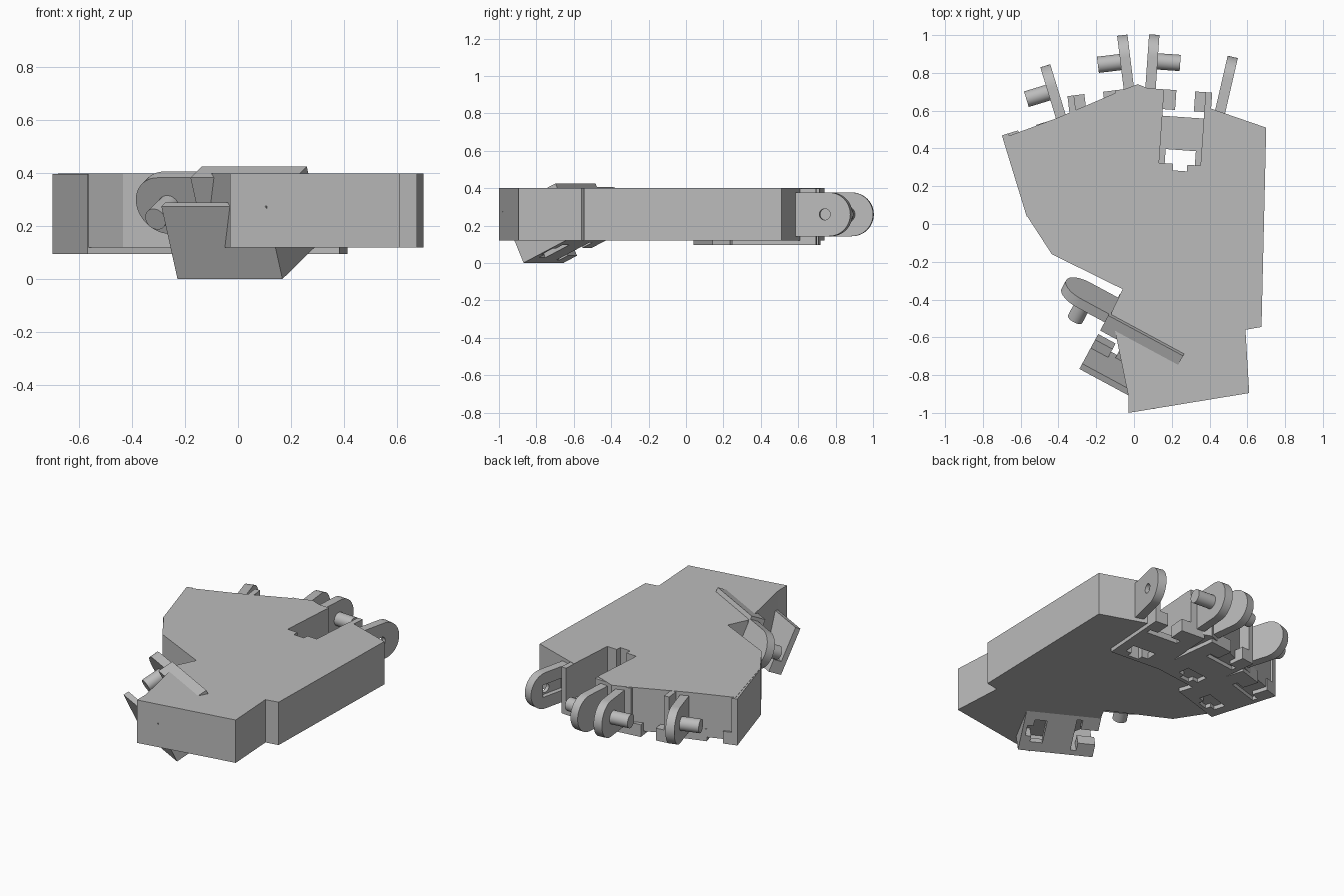
import bpy, bmesh, math
from mathutils import Matrix, Vector

cube = bpy.data.objects.get("Cube")
if cube:
    bpy.data.objects.remove(cube, do_unlink=True)

grey = bpy.data.materials.new("plain grey")
grey.use_nodes = True
grey.diffuse_color = (0.5, 0.5, 0.5, 1)
grey.node_tree.nodes["Principled BSDF"].inputs["Base Color"].default_value = (0.5, 0.5, 0.5, 1)


def finish(name, bm, frame=Matrix()):
    """Turn a bmesh into a grey object placed by a (possibly mirrored) frame."""
    bm.transform(frame)
    bmesh.ops.recalc_face_normals(bm, faces=bm.faces)
    mesh = bpy.data.meshes.new(name)
    bm.to_mesh(mesh)
    bm.free()
    mesh.materials.append(grey)
    ob = bpy.data.objects.new(name, mesh)
    bpy.context.collection.objects.link(ob)
    return ob


def select(ob):
    bpy.ops.object.select_all(action='DESELECT')
    ob.select_set(True)
    bpy.context.view_layer.objects.active = ob


def smooth(ob):
    select(ob)
    bpy.ops.object.shade_smooth_by_angle(angle=math.radians(30))


def box(bm, x, y, z):
    centre = [(a + b) / 2 for a, b in (x, y, z)]
    size = [b - a for a, b in (x, y, z)]
    bmesh.ops.create_cube(bm, size=1, matrix=Matrix.Translation(centre) @ Matrix.Diagonal((*size, 1)))


def rod(bm, x, y, z, radius):
    """Cylinder along local x."""
    m = Matrix.Translation(((x[0] + x[1]) / 2, y, z)) @ Matrix.Rotation(math.pi / 2, 4, 'Y')
    bmesh.ops.create_cone(bm, cap_ends=True, segments=32, radius1=radius, radius2=radius,
                          depth=x[1] - x[0], matrix=m)


def prism(bm, points, direction):
    face = bm.faces.new([bm.verts.new(p) for p in points])
    made = bmesh.ops.extrude_face_region(bm, geom=[face])["geom"]
    verts = [v for v in made if isinstance(v, bmesh.types.BMVert)]
    bmesh.ops.translate(bm, verts=verts, vec=direction)


def cut(ob, cutter):
    cutter.hide_render = True
    mod = ob.modifiers.new("cut", 'BOOLEAN')
    mod.operation = 'DIFFERENCE'
    mod.solver = 'EXACT'
    mod.object = cutter
    select(ob)
    bpy.ops.object.modifier_apply(modifier=mod.name)
    bpy.data.objects.remove(cutter, do_unlink=True)


def make_frame(origin, across, along, up):
    m = Matrix((across, along, up)).transposed().to_4x4()
    m.translation = origin
    return m


def finger_frame(x, y, degrees, side):
    t = math.radians(degrees)
    along = Vector((-math.sin(t), math.cos(t), 0))
    across = Vector((math.cos(t), math.sin(t), 0)) * side
    return make_frame((x, y, BASE), across, along, Vector((0, 0, 1)))


BASE, TOP = 0.095, 0.303
WIDTH, BACK = 0.355, -0.45
SLOT = (0.10, 0.32)
SLOT_END = -0.39
NOTCH = (0.175, 0.25)


def lug(bm):
    """Upright plate with a round end, reaching forward from a housing."""
    r, cy, cz = 0.117, 0.168, 0.165
    pts = [(0, -0.02, cz - r), (0, -0.02, cz + r)]
    for i in range(25):
        t = math.pi / 2 - math.pi * i / 24
        pts.append((0, cy + r * math.cos(t), cz + r * math.sin(t)))
    prism(bm, pts, (0.055, 0, 0))


def slot_cutter(frame):
    bm = bmesh.new()
    box(bm, SLOT, (SLOT_END, 0.2), (-0.1, 0.6))
    c = finish("slot_cutter", bm, frame)
    bm = bmesh.new()
    box(bm, NOTCH, (-0.425, SLOT_END + 0.02), (-0.1, 0.6))
    return c, finish("notch_cutter", bm, frame)


def housing(name, frame):
    bm = bmesh.new()
    # side walls
    box(bm, (0, SLOT[0]), (BACK, 0), (0, TOP))
    box(bm, (SLOT[1], WIDTH), (BACK, 0), (0, TOP))
    # back wall with its notch
    box(bm, SLOT, (BACK, -0.425), (0, TOP))
    box(bm, (SLOT[0], NOTCH[0]), (-0.425, SLOT_END), (0, TOP))
    box(bm, (NOTCH[1], SLOT[1]), (-0.425, SLOT_END), (0, TOP))
    # floor plate and the lips beside its opening
    box(bm, SLOT, (-0.315, -0.14), (0, 0.04))
    box(bm, (SLOT[0], 0.13), (SLOT_END, -0.315), (0, 0.04))
    box(bm, (0.29, SLOT[1]), (SLOT_END, -0.315), (0, 0.04))
    # low front tabs
    box(bm, (SLOT[0], 0.165), (-0.105, 0), (0, 0.08))
    box(bm, (0.265, SLOT[1]), (-0.105, 0), (0, 0.08))
    finish(name + "_housing", bm, frame)

    bm = bmesh.new()
    lug(bm)
    smooth(finish(name + "_lug", bm, frame))
    bm = bmesh.new()
    rod(bm, (0.05, 0.175), 0.145, 0.165, 0.043)
    smooth(finish(name + "_peg", bm, frame))


# palm slab
outline = [(-0.03, -1.0), (0.61, -0.895), (0.59, -0.56), (0.675, -0.545), (0.70, 0.51),
           (0.41, 0.61), (0.12, 0.70), (0.02, 0.74), (-0.06, 0.71), (-0.34, 0.59),
           (-0.41, 0.56), (-0.68, 0.46), (-0.565, 0.04), (-0.435, -0.16),
           (-0.06, -0.345), (-0.12, -0.47), (-0.03, -0.91)]
bm = bmesh.new()
prism(bm, [(x, y, 0.12) for x, y in outline], (0, 0, 0.28))
palm = finish("palm", bm)

# thumb frame: pointing sideways and rolled
tilt = math.radians(25)
along = Vector((-0.88, 0.475, 0)).normalized()
flat = Vector((-along.y, along.x, 0))
z = Vector((0, 0, 1))
across = flat * math.cos(tilt) - z * math.sin(tilt)
up = z * math.cos(tilt) + flat * math.sin(tilt)
thumb = make_frame(across * 0.265 + along * -0.11 + up * 0.29, across, along, up)

units = {
    "outer_finger": finger_frame(-0.36, 0.573, 17, -1),
    "middle_finger": finger_frame(0.0, 0.72, 7, -1),
    "inner_finger": finger_frame(0.06, 0.72, -4, 1),
    "thumb": thumb,
}
for name, frame in units.items():
    for cutter in slot_cutter(frame):
        cut(palm, cutter)
    housing(name, frame)

# lone side lug with a recess and a pin hole
side = finger_frame(0.432, 0.613, -13, 1)
bm = bmesh.new()
lug(bm)
side_lug = finish("side_lug", bm, side)
bm = bmesh.new()
box(bm, (-0.02, 0.03), (0.02, 0.19), (0.125, 0.205))
cut(side_lug, finish("recess_cutter", bm, side))
bm = bmesh.new()
rod(bm, (-0.05, 0.1), 0.145, 0.165, 0.03)
cut(side_lug, finish("hole_cutter", bm, side))
smooth(side_lug)
